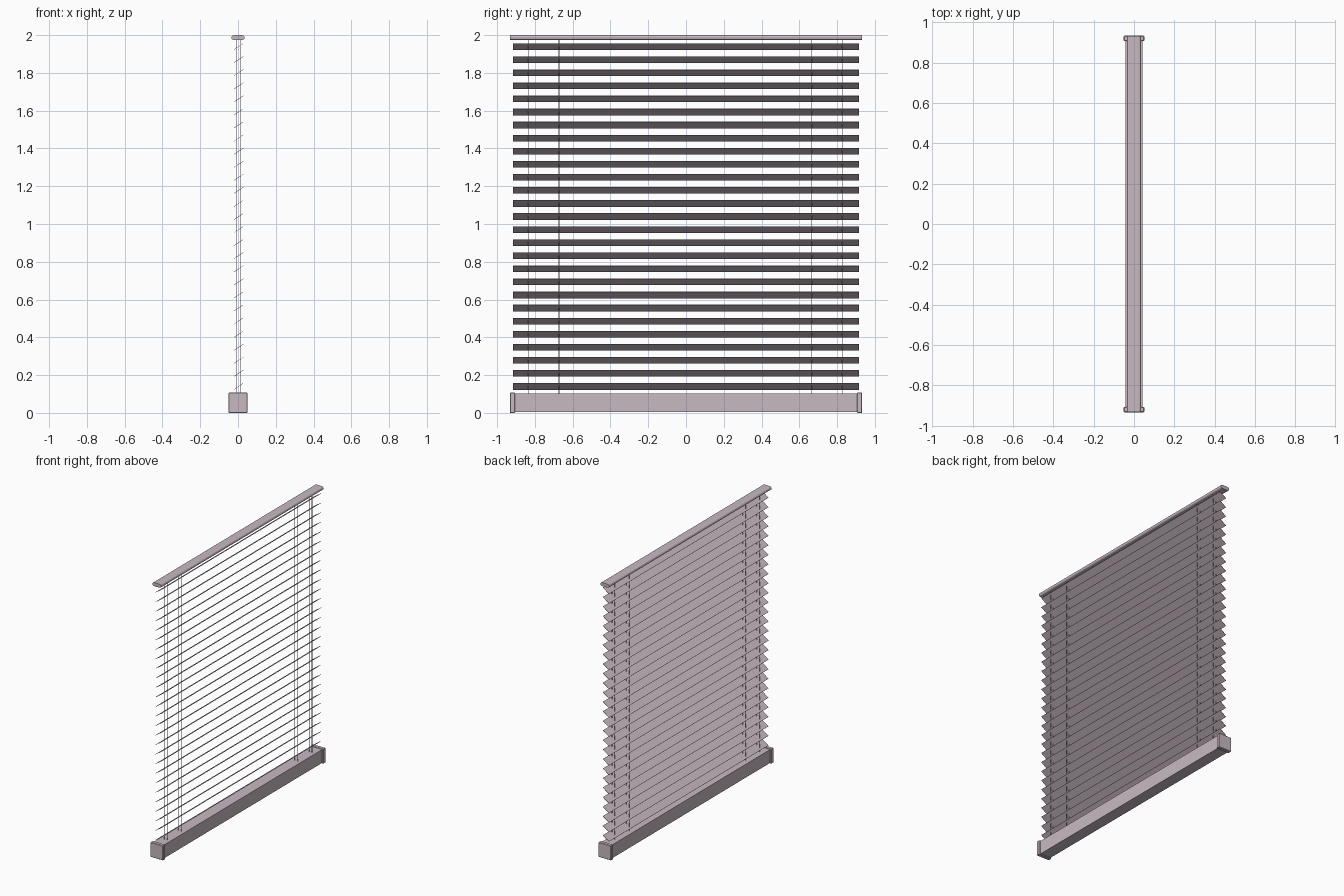
import bpy, bmesh, math

cube = bpy.data.objects.get("Cube")
if cube:
    bpy.data.objects.remove(cube, do_unlink=True)

mauve = bpy.data.materials.new("pale_mauve")
mauve.use_nodes = True
colour = (0.58, 0.49, 0.54, 1)
mauve.diffuse_color = colour
mauve.node_tree.nodes["Principled BSDF"].inputs["Base Color"].default_value = colour


def extrude_y(name, profile, y0, y1):
    """Solid made by sweeping an (x, z) profile along y."""
    bm = bmesh.new()
    face = bm.faces.new([bm.verts.new((x, y0, z)) for x, z in profile])
    swept = bmesh.ops.extrude_face_region(bm, geom=[face])["geom"]
    verts = [v for v in swept if isinstance(v, bmesh.types.BMVert)]
    bmesh.ops.translate(bm, verts=verts, vec=(0, y1 - y0, 0))
    bmesh.ops.recalc_face_normals(bm, faces=bm.faces)
    mesh = bpy.data.meshes.new(name)
    bm.to_mesh(mesh)
    bm.free()
    mesh.materials.append(mauve)
    obj = bpy.data.objects.new(name, mesh)
    bpy.context.collection.objects.link(obj)
    return obj


def rectangle(half_x, z0, z1):
    return [(-half_x, z0), (half_x, z0), (half_x, z1), (-half_x, z1)]


# Head rail with rounded long edges
rail_profile = []
for side in (1, -1):
    for i in range(7):
        a = side * (-math.pi / 2) + math.pi * i / 6
        rail_profile.append((side * 0.022 + 0.013 * math.cos(a),
                             1.987 + 0.013 * math.sin(a)))
head_rail = extrude_y("head_rail", rail_profile, -0.932, 0.932)

# Bottom rail and its slightly larger end caps
extrude_y("bottom_rail", rectangle(0.042, 0.005, 0.102), -0.91, 0.91)
for name, side in (("front_end_cap", -1), ("back_end_cap", 1)):
    cap = extrude_y(name, rectangle(0.051, 0, 0.107), side * 0.906, side * 0.933)
    bevel = cap.modifiers.new("soft_edges", "BEVEL")
    bevel.width = 0.003
    bevel.segments = 1

# Tilted slats, high on the +x side
SLATS = 27
tilt = math.radians(34)
half_w, half_t = 0.03, 0.001
c, s = math.cos(tilt), math.sin(tilt)
for i in range(SLATS):
    z = 0.14 + i * (1.939 - 0.14) / (SLATS - 1)
    corners = [(-half_w, -half_t), (half_w, -half_t), (half_w, half_t), (-half_w, half_t)]
    profile = [(0.003 + u * c - v * s, z + u * s + v * c) for u, v in corners]
    extrude_y(f"slat_{i + 1}", profile, -0.915, 0.915)

# Pairs of ladder cords
for i, y in enumerate((-0.835, -0.672, 0.665, 0.828)):
    for side in (-1, 1):
        bpy.ops.mesh.primitive_cylinder_add(
            vertices=8, radius=0.0018, depth=1.885,
            location=(0.003 + side * 0.012, y, 1.0375))
        cord = bpy.context.object
        cord.name = f"cord_{i + 1}_{'left' if side > 0 else 'right'}"
        cord.data.materials.append(mauve)
        bpy.ops.object.shade_smooth_by_angle()
